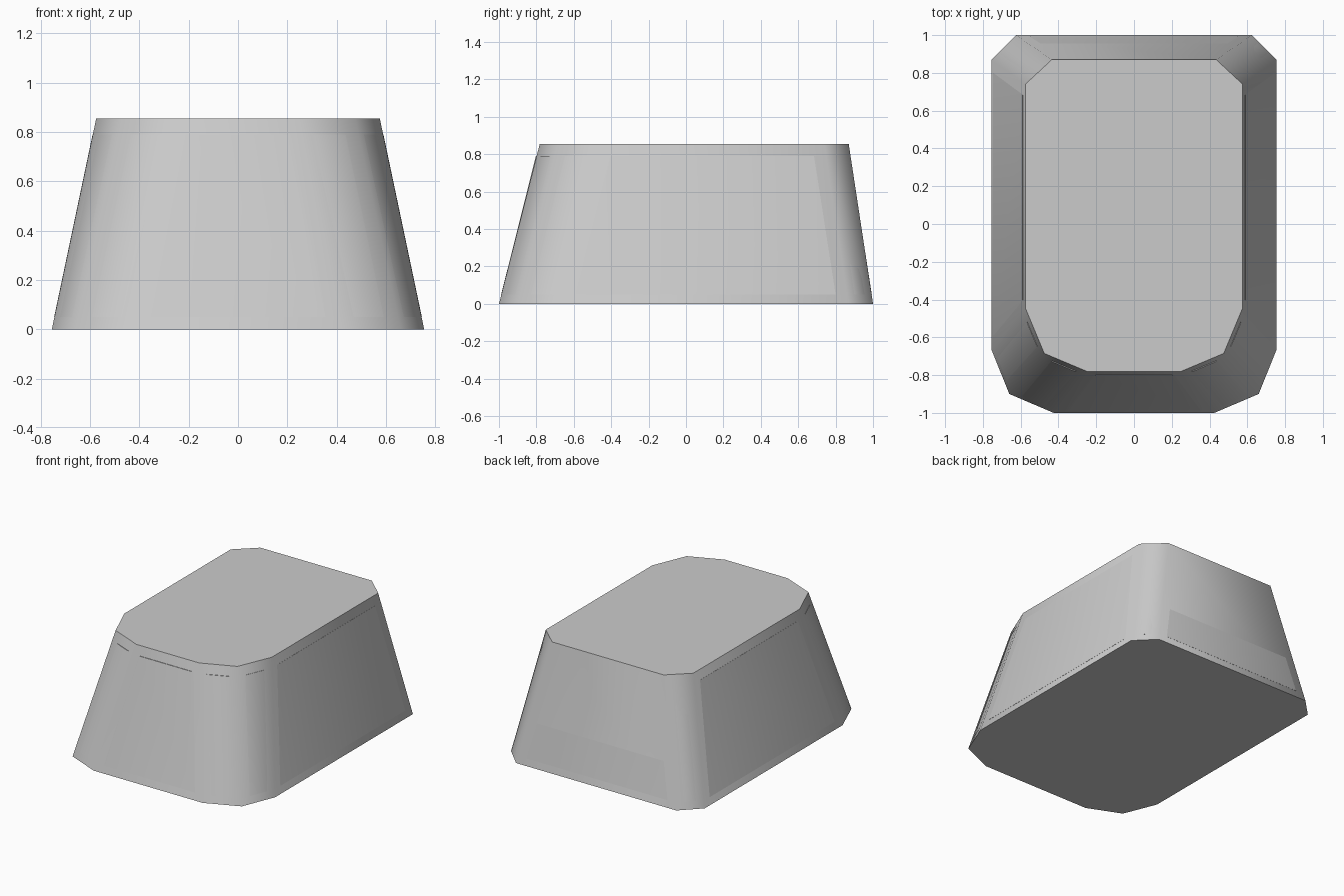
import bpy
import bmesh
import math
from mathutils import Vector

cube = bpy.data.objects.get("Cube")
if cube:
    bpy.data.objects.remove(cube, do_unlink=True)

HEIGHT = 0.855
# Right halves of the base and top outlines, back to front
BASE = [(0.625, 1), (0.755, 0.87), (0.755, -0.665), (0.66, -0.9), (0.425, -1)]
TOP = [(0.435, 0.87), (0.575, 0.74), (0.575, -0.445), (0.475, -0.685), (0.245, -0.782)]

grey = bpy.data.materials.new("plain grey")
grey.use_nodes = True
COLOUR = (0.6, 0.6, 0.6, 1)
grey.diffuse_color = COLOUR
grey.node_tree.nodes["Principled BSDF"].inputs["Base Color"].default_value = COLOUR


def ring(height):
    """Full clockwise outline of the tapered body at a height."""
    t = height / HEIGHT
    half = [Vector((*b, 0)).lerp(Vector((*a, 0)), t) for b, a in zip(BASE, TOP)]
    points = half + [Vector((-p.x, p.y, 0)) for p in reversed(half)]
    return [p + Vector((0, 0, height)) for p in points]


def soften(points, poke, shift):
    """Cut every corner and push the outline out a little."""
    out = []
    for i, p in enumerate(points):
        q = points[(i + 1) % len(points)]
        edge = q - p
        cut = edge.normalized() * min(0.065, 0.3 * edge.length)
        push = Vector((-edge.y, edge.x, 0)).normalized() * poke
        push.y += shift
        out += [p + cut + push, q - cut + push]
    return out


def loft(name, low, high, angle):
    """Closed body between two outlines."""
    mesh = bpy.data.meshes.new(name)
    bm = bmesh.new()
    a = [bm.verts.new(p) for p in low]
    b = [bm.verts.new(p) for p in high]
    n = len(a)
    for i in range(n):
        j = (i + 1) % n
        bm.faces.new((a[i], a[j], b[j], b[i]))
    bm.faces.new(a)
    bm.faces.new(b)
    bmesh.ops.recalc_face_normals(bm, faces=bm.faces)
    bm.to_mesh(mesh)
    bm.free()
    mesh.materials.append(grey)
    obj = bpy.data.objects.new(name, mesh)
    bpy.context.collection.objects.link(obj)
    bpy.ops.object.select_all(action='DESELECT')
    obj.select_set(True)
    bpy.context.view_layer.objects.active = obj
    bpy.ops.object.shade_smooth_by_angle(angle=math.radians(angle))
    return obj


# Outer tapered shell
loft("outer_shell", ring(0), ring(HEIGHT), 60)

# Softer core whose side panels sit just proud of the shell
loft("inner_core", soften(ring(0.05), 0.001, 0),
     soften(ring(0.79), 0.001, -0.003), 60)
